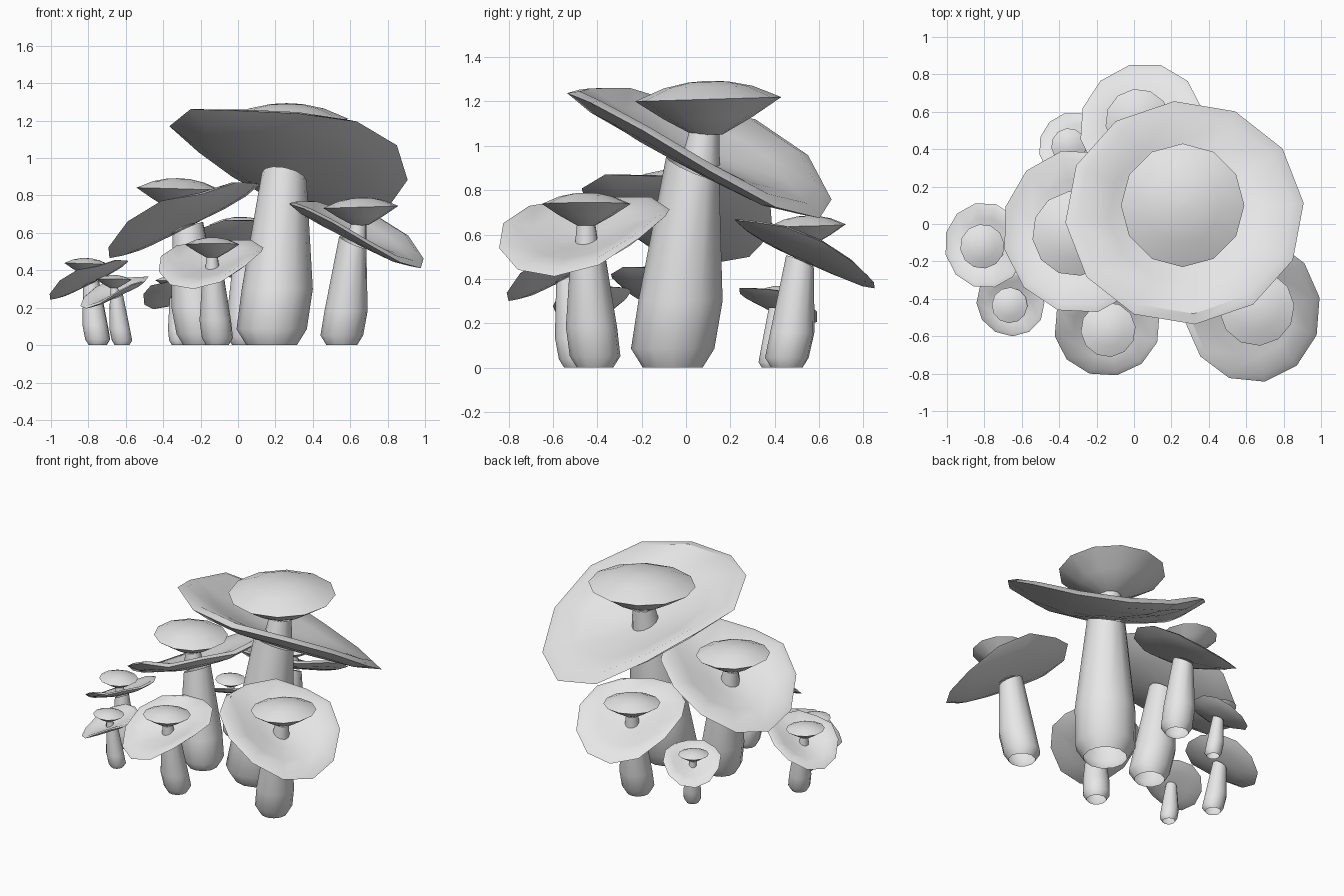
import bpy
import bmesh
from math import sin, cos, tau, radians
from mathutils import Matrix

SIDES = 12

cube = bpy.data.objects.get("Cube")
if cube:
    bpy.data.objects.remove(cube)

grey = bpy.data.materials.new("mushroom_grey")
grey.use_nodes = True
colour = (0.8, 0.8, 0.8, 1)
grey.diffuse_color = colour
grey.node_tree.nodes["Principled BSDF"].inputs["Base Color"].default_value = colour


def circle(x, y, z, r, height=None, turn=0.0, stretch=(1, 1)):
    """Ring of points; height(dx, dy) lifts each point off the level z."""
    pts = []
    for i in range(SIDES):
        a = turn + tau * i / SIDES
        dx, dy = r * cos(a) * stretch[0], r * sin(a) * stretch[1]
        pts.append((x + dx, y + dy, z + (height(dx, dy) if height else 0)))
    return pts


def loft(name, rings, closed=True, sharp=35):
    """Skin a stack of rings into one smooth-shaded mesh, optionally with end faces."""
    bm = bmesh.new()
    loops = [[bm.verts.new(p) for p in ring] for ring in rings]
    for low, high in zip(loops, loops[1:]):
        for i in range(SIDES):
            j = (i + 1) % SIDES
            bm.faces.new((low[i], low[j], high[j], high[i]))
    if closed:
        bm.faces.new(loops[0][::-1])
        bm.faces.new(loops[-1])
    bmesh.ops.recalc_face_normals(bm, faces=bm.faces)
    mesh = bpy.data.meshes.new(name)
    bm.to_mesh(mesh)
    bm.free()
    mesh.materials.append(grey)
    mesh.shade_smooth()
    mesh.set_sharp_from_angle(angle=radians(sharp))
    return mesh


def cap_tilt(dx, dy):
    """Sloping, slightly warped surface of the wide cap."""
    warp = -0.12 * dy * dy - 0.3 * dx * dy + 0.65 * min(0, dx) ** 2 * abs(dy)
    return -0.18 * dx - 0.42 * dy + warp


def head_tilt(dx, dy):
    return 0.03 * dy


def stem_tilt(dx, dy):
    return -0.18 * dx - 0.42 * dy


# Leaning open-ended stem, swollen near the foot, cut to the slope of the cap
stem = loft("stem", [
    circle(0, 0, 0, 0.135),
    circle(0, 0, 0.085, 0.188),
    circle(0.03, 0.035, 0.3, 0.19),
    circle(0.067, 0.09, 0.9, 0.12, stem_tilt),
], closed=False, sharp=60)

# Wide tilted cap: underside from the stem out to the rim, then over a low
# ridge and down into the hollow around the neck
cap_rings = [(0.08, 0.125), (0.35, 0.095), (0.52, 0.055), (0.63, 0),
             (0.57, -0.025), (0.4, 0.015), (0.2, 0.062), (0.1, 0.08), (0.03, 0.085)]
wide_cap = loft("wide_cap", [
    circle(0.09, 0.12, 1.03 - depth, r, cap_tilt, radians(5), (1.015, 0.95))
    for r, depth in cap_rings])

# Short neck carrying the upper cap
neck = loft("neck", [
    circle(0.075, 0.125, 0.9, 0.088, stem_tilt),
    circle(0.08, 0.145, 1.08, 0.066),
], closed=False)

# Upper cap: conical below, low dome on top
head_rings = [(0.066, 1.05), (0.2, 1.125), (0.33, 1.21),
              (0.2, 1.265), (0.09, 1.288), (0.01, 1.293)]
upper_cap = loft("upper_cap", [
    circle(0.08, 0.16, z, r, head_tilt) for r, z in head_rings])

# Cluster: name, foot x, foot y, size, turn in degrees
cluster = [
    ("main", 0.18, -0.06, 1.0, 0),
    ("front_left", 0.555, -0.41, 0.61, -85),
    ("front", -0.11, -0.49, 0.445, 186),
    ("middle_right", -0.2, -0.09, 0.69, 98),
    ("far_right", -0.75, -0.14, 0.36, 98),
    ("small_front_right", -0.62, -0.408, 0.29, 147),
    ("back", 0.04, 0.455, 0.53, 38),
    ("small_back_right", -0.315, 0.38, 0.285, 68),
]
for name, x, y, size, turn in cluster:
    place = (Matrix.Translation((x, y, 0))
             @ Matrix.Rotation(radians(turn), 4, "Z")
             @ Matrix.Scale(size, 4))
    for mesh in (stem, wide_cap, neck, upper_cap):
        part = bpy.data.objects.new(f"{name}_{mesh.name}", mesh)
        part.matrix_world = place
        bpy.context.collection.objects.link(part)
